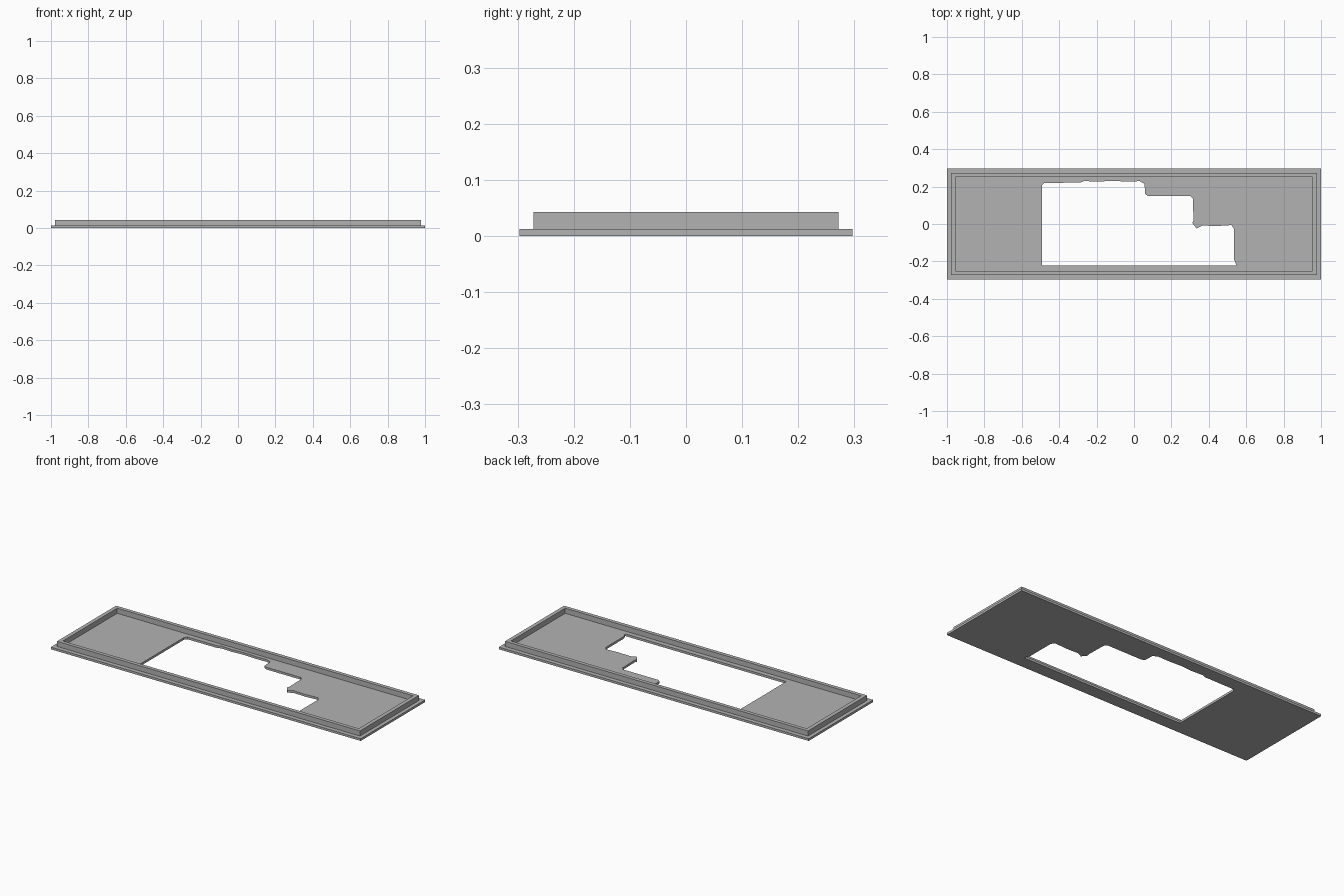
import bpy

cube = bpy.data.objects.get("Cube")
if cube:
    bpy.data.objects.remove(cube, do_unlink=True)

grey = bpy.data.materials.new("plain_grey")
grey.use_nodes = True
colour = (0.45, 0.45, 0.45, 1)
grey.diffuse_color = colour
grey.node_tree.nodes["Principled BSDF"].inputs["Base Color"].default_value = colour


def rectangle(x, y):
    return [(-x, -y), (x, -y), (x, y), (-x, y)]


def pierced_slab(name, outer, hole, bottom, top):
    """Flat slab between two heights, with one outline cut through it."""
    curve = bpy.data.curves.new(name, "CURVE")
    curve.dimensions = "2D"
    curve.fill_mode = "BOTH"
    curve.extrude = (top - bottom) / 2
    for outline in (outer, hole):
        spline = curve.splines.new("POLY")
        spline.points.add(len(outline) - 1)
        for point, (x, y) in zip(spline.points, outline):
            point.co = (x, y, 0, 1)
        spline.use_cyclic_u = True
    curve.materials.append(grey)
    slab = bpy.data.objects.new(name, curve)
    slab.location.z = (top + bottom) / 2
    bpy.context.collection.objects.link(slab)
    bpy.ops.object.select_all(action="DESELECT")
    slab.select_set(True)
    bpy.context.view_layer.objects.active = slab
    bpy.ops.object.convert(target="MESH")
    bpy.ops.object.shade_flat()


# Stepped opening with a slightly ragged edge
opening = [
    (-0.492, -0.222), (-0.492, 0.206), (-0.48, 0.22), (-0.29, 0.221),
    (-0.265, 0.23), (-0.2, 0.226), (-0.12, 0.231), (-0.04, 0.227),
    (0.03, 0.229), (0.056, 0.215), (0.06, 0.16), (0.075, 0.15),
    (0.3, 0.15), (0.315, 0.135), (0.318, 0.02), (0.312, 0.005),
    (0.335, -0.024), (0.365, -0.008), (0.44, -0.011), (0.52, -0.006),
    (0.535, -0.025), (0.535, -0.19), (0.548, -0.222),
]

# Base plate and the raised rim standing on it
pierced_slab("base_plate", rectangle(1.0, 0.297), opening, 0, 0.013)
pierced_slab("raised_rim", rectangle(0.978, 0.272), rectangle(0.955, 0.25), 0.013, 0.043)
